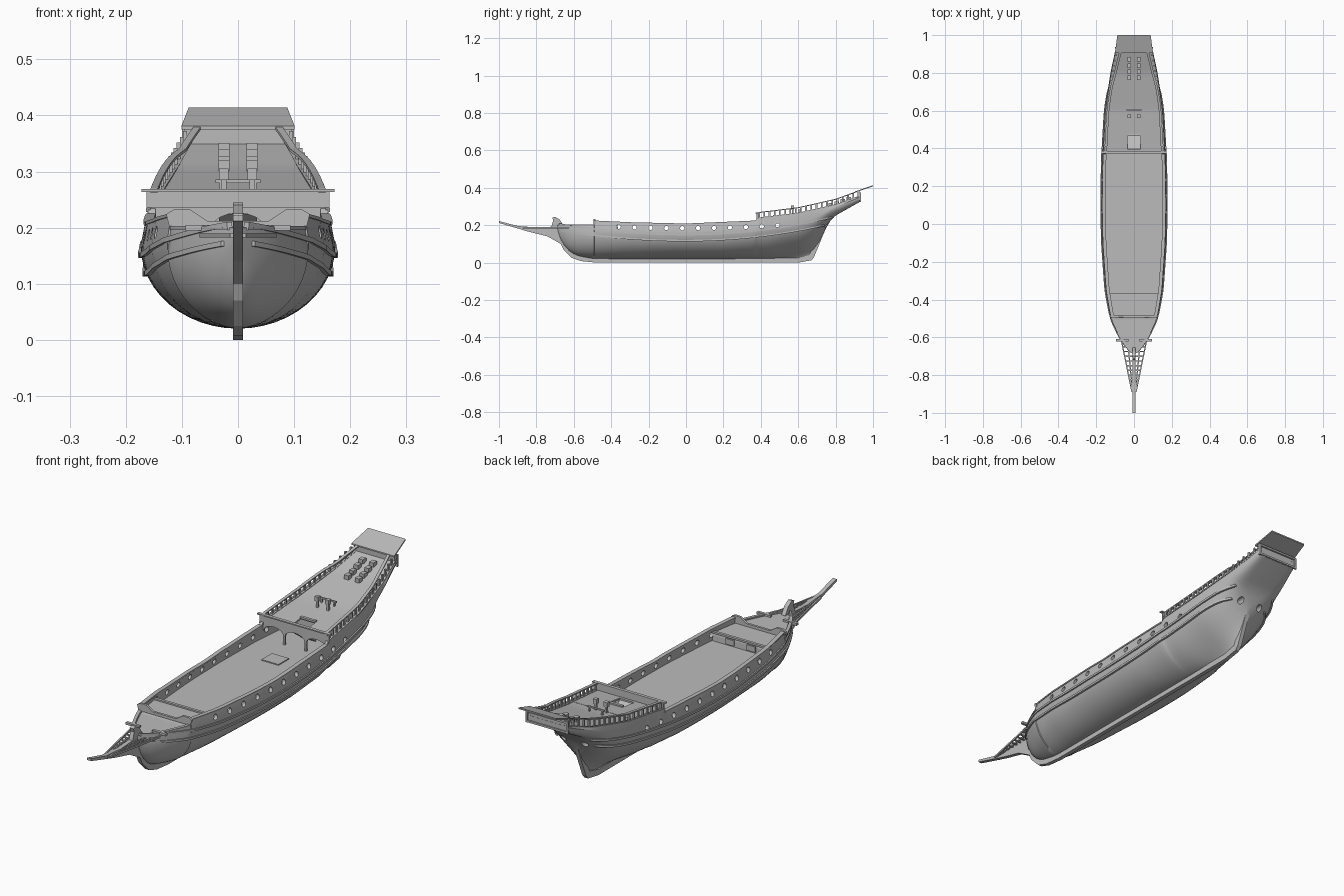
import bpy, bmesh, math
from mathutils import Vector

if "Cube" in bpy.data.objects:
    bpy.data.objects.remove(bpy.data.objects["Cube"])

GREY = (0.5, 0.5, 0.5, 1)
mat = bpy.data.materials.new("plain grey")
mat.use_nodes = True
mat.diffuse_color = GREY
mat.node_tree.nodes["Principled BSDF"].inputs["Base Color"].default_value = GREY


# ---------- helpers ----------
def finish(name, bm, smooth=False):
    bmesh.ops.recalc_face_normals(bm, faces=bm.faces)
    me = bpy.data.meshes.new(name)
    bm.to_mesh(me)
    bm.free()
    me.materials.append(mat)
    ob = bpy.data.objects.new(name, me)
    bpy.context.collection.objects.link(ob)
    if smooth:
        activate(ob)
        bpy.ops.object.shade_smooth_by_angle(angle=math.radians(30))
    return ob


def activate(ob):
    bpy.ops.object.select_all(action='DESELECT')
    ob.select_set(True)
    bpy.context.view_layer.objects.active = ob


def add_loft(bm, rings):
    vs = [[bm.verts.new(p) for p in r] for r in rings]
    n = len(vs[0])
    for a, b in zip(vs, vs[1:]):
        for i in range(n):
            j = (i + 1) % n
            bm.faces.new((a[i], a[j], b[j], b[i]))
    bm.faces.new(vs[0])
    bm.faces.new(vs[-1][::-1])


def loft(name, *ring_sets, smooth=False):
    bm = bmesh.new()
    for rings in ring_sets:
        add_loft(bm, rings)
    return finish(name, bm, smooth)


def block(x, y, z, sx, sy, sz):
    return [[(x + a * sx / 2, y + b * sy / 2, z + c * sz / 2)
             for a, b in ((-1, -1), (1, -1), (1, 1), (-1, 1))] for c in (-1, 1)]


def side_plate(name, pts, t):
    return loft(name, [[(x, y, z) for y, z in pts] for x in (-t, t)])


def front_plate(name, pts, y, t):
    return loft(name, [[(x, v, z) for x, z in pts] for v in (y - t, y + t)])


def cut(ob, cutter):
    cutter.hide_render = True
    mod = ob.modifiers.new("cut", 'BOOLEAN')
    mod.operation, mod.solver, mod.object = 'DIFFERENCE', 'EXACT', cutter
    activate(ob)
    bpy.ops.object.modifier_apply(modifier="cut")
    bpy.data.objects.remove(cutter)


def linear(tab, y):
    for (a, p), (b, q) in zip(tab, tab[1:]):
        if y <= b:
            return p + (q - p) * max(0, y - a) / (b - a)
    return tab[-1][1]


def smooth_curve(tab, y):
    # smoothed sampling of a breakpoint table
    lo, hi = tab[0][0], tab[-1][0]
    d = min(0.03, y - lo, hi - y)
    return sum(linear(tab, y + d * k / 3) for k in range(-3, 4)) / 7


# ---------- hull lines ----------
BEAM = [(-.69, .006), (-.65, .045), (-.6, .078), (-.5, .125), (-.35, .152), (-.1, .17),
        (.1, .174), (.35, .17), (.6, .155), (.8, .125), (.93, .097)]
KEEL = [(-.69, .17), (-.66, .09), (-.6, .04), (-.5, .02), (.64, .02), (.69, .05),
        (.77, .235), (.93, .325)]
SHEER = [(-.7, .2), (-.491, .2), (-.489, .222), (-.3, .213), (0, .206), (.37, .222),
         (.38, .238), (.6, .265), (.8, .31), (.93, .357)]
FLARE = [(-.69, .5), (-.6, .6), (-.35, .5), (.2, .5), (.45, .75), (.62, 1.5), (.69, 1.9),
         (.77, .2), (.93, .1)]


def lines(y):
    zb, zt = smooth_curve(KEEL, y), linear(SHEER, y)
    return zb, zt, zb + .78 * (zt - zb), smooth_curve(BEAM, y), smooth_curve(FLARE, y)


def half_width(y, z):
    zb, zt, zm, beam, e = lines(y)
    if z >= zm:
        return beam * (1 - .05 * (z - zm) / (zt - zm))
    u = max(0, (z - zb) / (zm - zb))
    return beam * (1 - (1 - u) ** 2) ** e


def deck(y):
    if y < -.49 or y > .55:
        return linear(SHEER, y) - .003
    return .198 if y < -.37 else .163


def inner(y, z):
    w = half_width(y, z)
    return w - min(.013, .3 * w)


def section(y):
    zb, zt, zm, _, _ = lines(y)
    half = [(half_width(y, z), z) for z in
            [zb + (zm - zb) * (1 - math.cos(math.pi / 2 * i / 12)) for i in range(1, 13)]]
    d = deck(y)
    half += [(half_width(y, zt), zt), (inner(y, zt), zt), (inner(y, d), d)]
    ring = [(0, zb)] + half + [(0, d)] + [(-x, z) for x, z in reversed(half)]
    return [(x, y, z) for x, z in ring]


steps = [s + k for s in (-.49, -.37, .55, .375) for k in (-.001, .001)]
stations = sorted([-.69 + 1.62 * i / 72 for i in range(73)] + steps)
hull = loft("hull", [section(y) for y in stations], smooth=True)


def drill(name, spots, r, axis):
    sets = []
    for (p, q, a, b) in spots:
        circle = [(r * math.cos(t * math.pi / 8), r * math.sin(t * math.pi / 8)) for t in range(16)]
        sets.append([[(v, p + c, q + s) if axis == 'x' else (p + c, v, q + s)
                      for c, s in circle] for v in (a, b)])
    return loft(name, *sets)


# round ports along the bulwarks and two in the stern
ports = [-.36 + .085 * i for i in range(11)]
cut(hull, drill("port_cutter", [(y, .184 + .06 * y * y, -.3, .3) for y in ports], .0115, 'x'))
cut(hull, drill("stern_cutter", [(x, .2, .72, .775) for x in (-.05, .05)], .013, 'y'))


# ---------- strakes and rails that follow the hull ----------
def strake(name, height, y0, y1, out, tall, inset=.004, n=50):
    sets = []
    for s in (-1, 1):
        rings = []
        for i in range(n + 1):
            y = y0 + (y1 - y0) * i / n
            z = height(y)
            w = half_width(y, z)
            a, b = max(w - inset, 0), w + out
            rings.append([(s * a, y, z - tall), (s * b, y, z - tall), (s * b, y, z), (s * a, y, z)])
        sets.append(rings)
    return loft(name, *sets, smooth=True)


def sweep(base):
    return lambda y: base + (.12 if y < 0 else .15) * y * y


strake("lower_wale", sweep(.122), -.67, .74, .005, .009)
strake("middle_wale", sweep(.155), -.68, .78, .005, .009)
strake("bulwark_rail", lambda y: linear(SHEER, y) + .003, -.485, .37, .004, .006, .014)
strake("bow_rail", lambda y: linear(SHEER, y) + .003, -.68, -.495, .004, .007, .01, 12)
strake("quarterdeck_moulding", lambda y: linear(SHEER, y) + .002, .376, .925, .004, .006)

# keel, stem and sternpost
side_plate("keel_and_posts", [
    (-.7, .2), (-.685, .13), (-.655, .07), (-.61, .025), (-.56, .008), (-.48, 0), (.6, 0),
    (.67, .012), (.685, .03), (.772, .245), (.74, .24), (.66, .04), (.6, .025), (-.48, .025),
    (-.56, .035), (-.62, .07), (-.66, .2)], .009)

# beak knee and its upright head
side_plate("beak_knee", [
    (-1, .222), (-.9, .196), (-.8, .188), (-.72, .192), (-.71, .225), (-.715, .24), (-.7, .245),
    (-.675, .23), (-.655, .2), (-.64, .1), (-.67, .1), (-.74, .14), (-.84, .165), (-1, .212)], .009)
rails = []
for s in (-1, 1):
    for x0, x1 in ((.066, .011), (.034, .007)):
        rails.append([[(s * (x + a), y, z + b) for a, b in
                       ((-.003, -.004), (.003, -.004), (.003, .004), (-.003, .004))]
                      for x, y, z in ((x0, -.62, .186), (x1, -.89, .186))])
for i in range(9):
    y = -.65 - .025 * i
    rails.append(block(0, y, .185, 2 * (.066 + (y + .62) * .2), .007, .005))
loft("beak_grating", *rails)
loft("catheads", *[block(s * .062, -.615, .2, .064, .012, .01) for s in (-1, 1)])

# forecastle bulkhead with shaped top, and doors facing the main deck
shape = [(.122, .2), (.128, .224), (.115, .232), (.085, .232), (.07, .222), (.055, .212)]
front_plate("beak_bulkhead", shape + [(-x, z) for x, z in reversed(shape)], -.49, .005)
loft("forecastle_beam", block(0, -.372, .2, .27, .012, .008))
loft("forecastle_doors", *[block(s * .05, -.367, .18, .04, .006, .024) for s in (-1, 1)])

# ---------- quarterdeck ----------
def deck_ring(y):
    w, z = half_width(y, linear(SHEER, y)) - .004, linear(SHEER, y)
    return [(-w, y, z - .009), (w, y, z - .009), (w, y, z - .002), (-w, y, z - .002)]


floor = loft("quarterdeck_floor", *[[deck_ring(.382 + .18 * i / 8) for i in range(9)]])
cut(floor, loft("hatch_cutter", block(0, .435, .245, .07, .075, .08)))
side_plate("companion_steps", [(.39, .236), (.475, .17), (.475, .163), (.39, .225)], .034)
loft("companion_hood", block(0, .473, .25, .07, .012, .008))

# arcade below the quarterdeck edge
edge, bay = [(-.158, .236), (-.158, .19)], .1
for k in (-1, 0, 1):
    for i in range(9):
        a = math.pi * (1 - i / 8)
        edge.append((k * bay + .046 * math.cos(a), .2 + .026 * math.sin(a)))
front_plate("arcade", edge + [(.158, .19), (.158, .236)], .385, .004)
loft("arcade_posts", *[block(s * .05, .385, .183, .008, .008, .042) for s in (-1, 1)])
loft("quarterdeck_parapet", block(0, .38, .25, .326, .006, .028))
loft("parapet_cap", block(0, .379, .266, .344, .014, .005))

# balustrade
strake("balustrade_cap", lambda y: linear(SHEER, y) + .031, .376, .925, .002, .005, .011)
posts = []
for i in range(20):
    y = .39 + .028 * i
    z = linear(SHEER, y)
    for s in (-1, 1):
        posts.append(block(s * (half_width(y, z) - .005), y, z + .013, .007, .009, .03))
loft("balusters", *posts)

# stern wall, overhanging platform and framed counter
loft("stern_wall", block(0, .922, .36, .19, .012, .045))
loft("stern_platform", [[(-w, y, z - .006), (w, y, z - .006), (w, y, z), (-w, y, z)]
                        for w, y, z in ((.101, .905, .381), (.088, 1, .414))])
loft("stern_frame", block(0, .932, .33, .2, .008, .008), block(0, .932, .372, .2, .008, .008),
     *[block(s * .096, .932, .35, .008, .008, .05) for s in (-1, 1)])

# deck fittings
fit = []
for s in (-1, 1):
    for i in range(4):
        y = .775 + .032 * i
        z = linear(SHEER, y)
        fit.append(block(s * .025, y, z + .006, .02, .024, .018))
    fit.append(block(s * .025, .57, .277, .009, .009, .04))
    fit.append(block(s * .025, .57, .295, .017, .017, .02))
    fit.append(block(s * .03, .605, .272, .006, .006, .02))
fit.append(block(0, .605, .283, .08, .006, .006))
loft("deck_fittings", *fit)
loft("main_hatch", block(0, .25, .164, .08, .07, .006))
